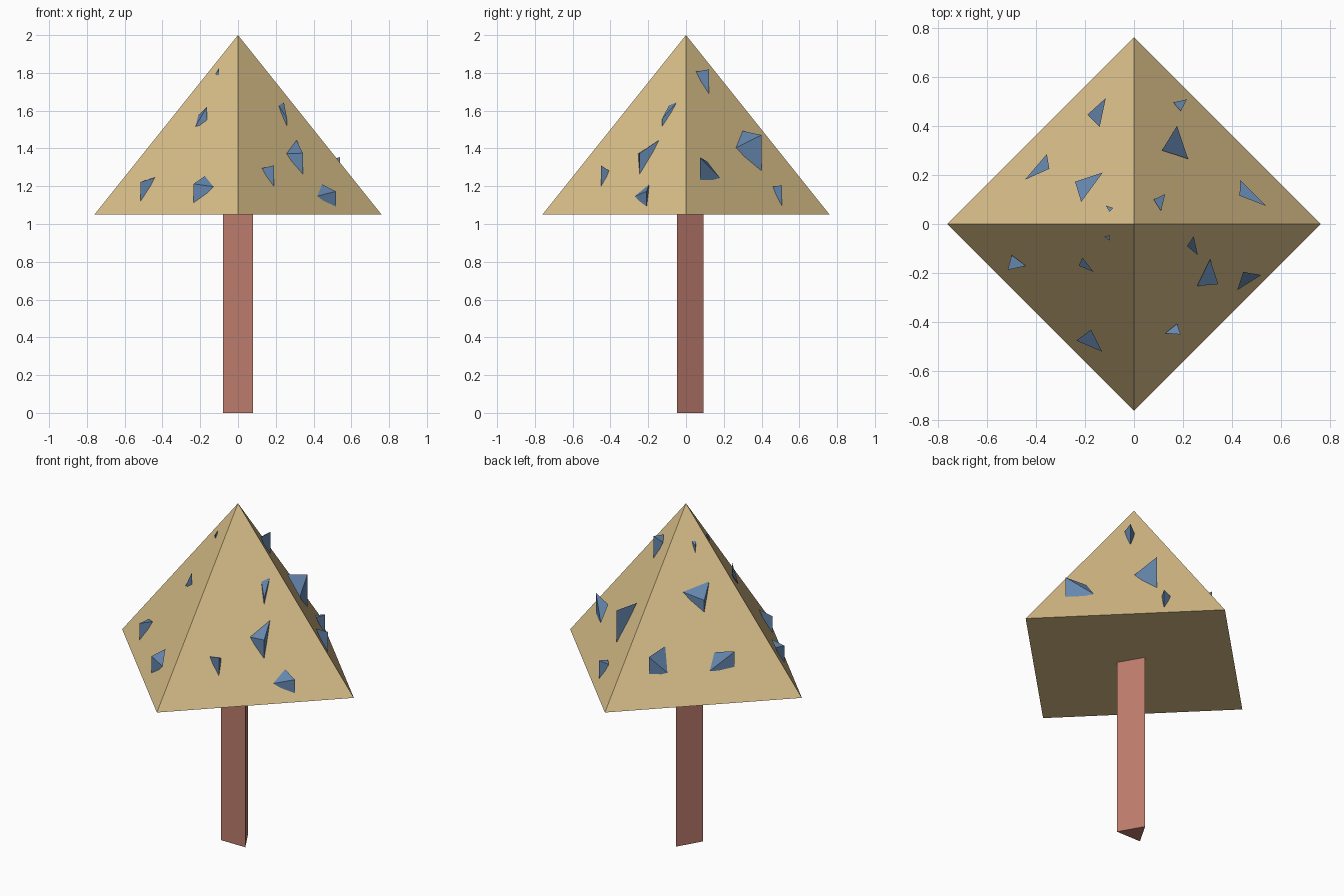
import bpy, bmesh
from mathutils import Vector

if "Cube" in bpy.data.objects:
    bpy.data.objects.remove(bpy.data.objects["Cube"])

BASE_Z, TOP_Z, RADIUS = 1.05, 2.0, 0.76


def material(name, rgb):
    m = bpy.data.materials.new(name)
    m.diffuse_color = (*rgb, 1)
    m.use_nodes = True
    m.node_tree.nodes["Principled BSDF"].inputs["Base Color"].default_value = m.diffuse_color
    return m


tan = material("tan", (0.70, 0.52, 0.25))
brown = material("brown", (0.50, 0.20, 0.15))
blue = material("blue", (0.13, 0.24, 0.42))


def add_cone(name, sides, r_low, r_high, z0, z1, mat):
    bpy.ops.mesh.primitive_cone_add(vertices=sides, radius1=r_low, radius2=r_high,
                                    depth=z1 - z0, location=(0, 0, (z0 + z1) / 2))
    ob = bpy.context.object
    ob.name = name
    ob.data.materials.append(mat)


# Triangular trunk and four-sided canopy
add_cone("trunk", 3, 0.093, 0.093, 0, BASE_Z, brown)
add_cone("canopy", 4, RADIUS, 0, BASE_Z, TOP_Z, tan)


def on_canopy(x, y, lift=0.0):
    """Point on the sloping canopy, raised or sunk by lift."""
    slope = (TOP_Z - BASE_Z) / RADIUS
    return Vector((x, y, TOP_Z - slope * (abs(x) + abs(y)) + lift))


def add_shard(name, lx, ly, lift, ax, ay, bx, by):
    """Tetrahedron with one raised tip, two corners on the slope and a buried foot."""
    bm = bmesh.new()
    for p in (on_canopy(lx, ly, lift), on_canopy(ax, ay, 0.01),
              on_canopy(bx, by, 0.01), on_canopy(lx, ly, -0.02)):
        bm.verts.new(p)
    bmesh.ops.convex_hull(bm, input=bm.verts)
    bmesh.ops.recalc_face_normals(bm, faces=bm.faces)
    me = bpy.data.meshes.new(name)
    bm.to_mesh(me)
    bm.free()
    me.materials.append(blue)
    bpy.context.collection.objects.link(bpy.data.objects.new(name, me))


# Shards per canopy face: tip x, y, lift, then the two slope corners
shards = {
    "front_right": [(.26, -.127, .04, .216, -.09, .243, -.05),
                    (.343, -.245, .11, .31, -.143, .257, -.253),
                    (.518, -.208, .08, .42, -.27, .445, -.195),
                    (.19, -.45, .11, .127, -.445, .175, -.407)],
    "front_left": [(-.10, -.068, .03, -.12, -.052, -.10, -.045),
                   (-.165, -.195, .07, -.225, -.17, -.21, -.137),
                   (-.515, -.187, .10, -.498, -.127, -.44, -.171),
                   (-.235, -.475, .10, -.175, -.43, -.13, -.52)],
    "back_right": [(.216, .508, .11, .16, .495, .19, .46),
                   (.175, .40, .19, .114, .30, .22, .265),
                   (.127, .122, .13, .08, .10, .11, .053),
                   (.54, .073, .12, .433, .18, .43, .115)],
    "back_left": [(-.115, .513, .10, -.19, .445, -.14, .395),
                  (-.445, .18, .09, -.355, .285, -.345, .225),
                  (-.24, .172, .07, -.127, .21, -.215, .09),
                  (-.115, .075, .04, -.085, .065, -.10, .05)],
}
for face, items in shards.items():
    for i, s in enumerate(items, 1):
        add_shard(f"{face}_shard_{i}", *s)
